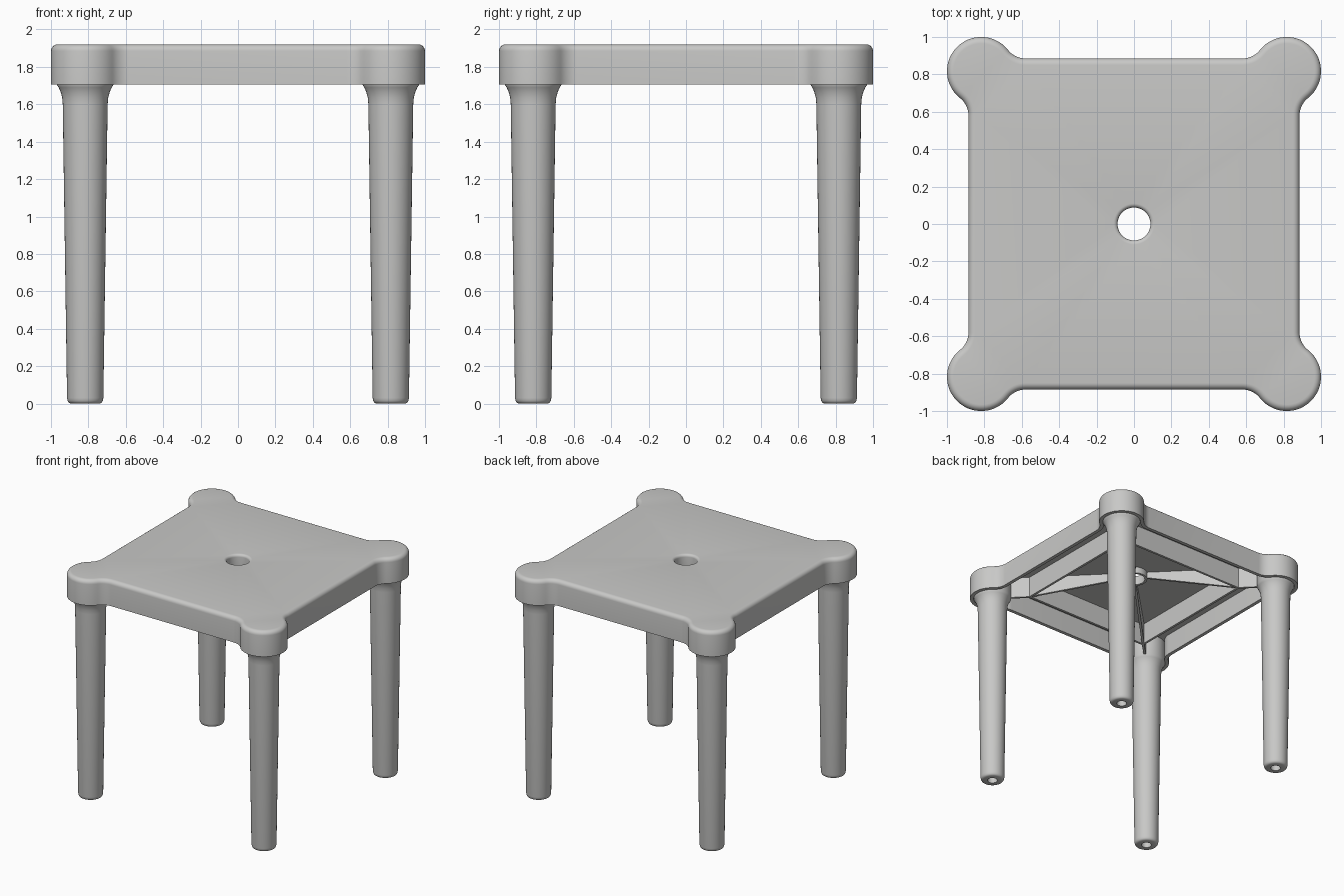
import bpy
import bmesh
from math import sin, cos, pi, atan2, radians
from mathutils import Matrix

if "Cube" in bpy.data.objects:
    bpy.data.objects.remove(bpy.data.objects["Cube"])

TOP, RIM, CEILING = 1.92, 1.705, 1.885      # heights of the seat
CORNER, DISC = 0.817, 0.183                 # corner lobe centre and radius
EDGE, STRAIGHT = 0.885, 0.58                # straight sides and where they end
RING = 0.61                                 # inner square of ribs

plastic = bpy.data.materials.new("light_grey_plastic")
plastic.use_nodes = True
grey = (0.58, 0.58, 0.57, 1)
plastic.diffuse_color = grey
plastic.node_tree.nodes["Principled BSDF"].inputs["Base Color"].default_value = grey


def finish(bm, name, smooth=True):
    bmesh.ops.recalc_face_normals(bm, faces=bm.faces)
    mesh = bpy.data.meshes.new(name)
    bm.to_mesh(mesh)
    bm.free()
    mesh.materials.append(plastic)
    obj = bpy.data.objects.new(name, mesh)
    bpy.context.collection.objects.link(obj)
    if smooth:
        bpy.ops.object.select_all(action='DESELECT')
        obj.select_set(True)
        bpy.context.view_layer.objects.active = obj
        bpy.ops.object.shade_smooth_by_angle(angle=radians(35))
    return obj


def loft(bm, loops):
    """Skin a list of equal closed loops; return the vertex loops."""
    rows = [[bm.verts.new(p) for p in loop] for loop in loops]
    for a, b in zip(rows, rows[1:]):
        for i in range(len(a)):
            j = (i + 1) % len(a)
            bm.faces.new((a[i], a[j], b[j], b[i]))
    return rows


def circle(r, z, n=40):
    return [(r * cos(2 * pi * i / n), r * sin(2 * pi * i / n), z) for i in range(n)]


def arc(cx, cy, r, a, b, n):
    return [(cx + r * cos(a + (b - a) * i / n), cy + r * sin(a + (b - a) * i / n))
            for i in range(n + 1)]


def outline(d, z):
    """Seat outline with round corner lobes, moved inward by d."""
    dx, dy = CORNER - STRAIGHT, EDGE - CORNER
    f = (dx * dx + dy * dy - DISC * DISC) / (2 * (DISC - dy))
    t = atan2(dx, CORNER - EDGE - f)
    quarter = arc(EDGE + f, STRAIGHT, f + d, pi, t, 8)
    quarter += arc(CORNER, CORNER, DISC - d, t - pi, 1.5 * pi - t, 28)[1:-1]
    quarter += arc(STRAIGHT, EDGE + f, f + d, pi / 2 - t, -pi / 2, 8)
    pts = []
    for k in range(4):
        c, s = cos(k * pi / 2), sin(k * pi / 2)
        pts += [(x * c - y * s, x * s + y * c, z) for x, y in quarter]
    return pts


def fill_between(bm, a, b):
    edges = [bm.edges.get((r[i], r[i - 1])) for r in (a, b) for i in range(len(r))]
    bmesh.ops.triangle_fill(bm, use_beauty=True, use_dissolve=False, edges=edges)


# Seat: hollow shell with rounded top edge, skirt and central hole with a hub
bm = bmesh.new()
fillet = [k * pi / 12 for k in range(7)]
r = 0.035
skirt = [outline(0.03, CEILING), outline(0.03, RIM), outline(0, RIM)]
skirt += [outline(r - r * cos(a), TOP - r + r * sin(a)) for a in fillet]
outer = loft(bm, skirt)
r = 0.022
hub = [circle(0.088 + r - r * cos(a), TOP - r + r * sin(a)) for a in reversed(fillet)]
hub += [circle(0.088, 1.83), circle(0.108, 1.83), circle(0.108, CEILING)]
inner = loft(bm, hub)
fill_between(bm, outer[-1], inner[0])
fill_between(bm, outer[0], inner[-1])
finish(bm, "seat")


def plate(name, profile, thickness, offset, angle):
    """Upright plate from an (along, z) profile, turned about the z axis."""
    bm = bmesh.new()
    sides = [[(x, offset + s * thickness / 2, z) for x, z in profile] for s in (-1, 1)]
    rows = loft(bm, sides)
    for row in rows:
        bm.faces.new(row)
    bm.transform(Matrix.Rotation(angle, 4, 'Z'))
    finish(bm, name, smooth=False)


# Leg: tapered tube, rounded foot with a bore, flaring into the corner lobe
leg_profile = [(0.04, 1.6), (0.04, 0), (0.078, 0), (0.088, 0.005), (0.094, 0.014),
               (0.097, 0.03), (0.12, 1.6), (0.123, 1.635), (0.131, 1.665),
               (0.142, 1.69), (0.152, RIM), (0.152, 1.9)]

names = ("back_left", "back_right", "front_right", "front_left")
sides = ("back", "right", "front", "left")
wall = [(-RING, RIM), (RING, RIM), (RING, 1.895), (-RING, 1.895)]
brace = [(0.1, 1.895), (0.1, 1.835), (RING * 2 ** 0.5, RIM), (1.03, RIM), (1.03, 1.895)]

for k in range(4):
    turn = k * pi / 2
    bm = bmesh.new()
    rows = loft(bm, [circle(rad, z) for rad, z in leg_profile])
    bm.faces.new(rows[0])
    bm.faces.new(rows[-1])
    bm.transform(Matrix.Rotation(turn, 4, 'Z') @ Matrix.Translation((CORNER, CORNER, 0)))
    finish(bm, names[k] + "_leg")
    # Ribs under the seat: square ring and sloping diagonals
    plate(sides[k] + "_rib", wall, 0.02, RING - 0.01, turn)
    plate(names[k] + "_diagonal_rib", brace, 0.02, 0, turn + pi / 4)
